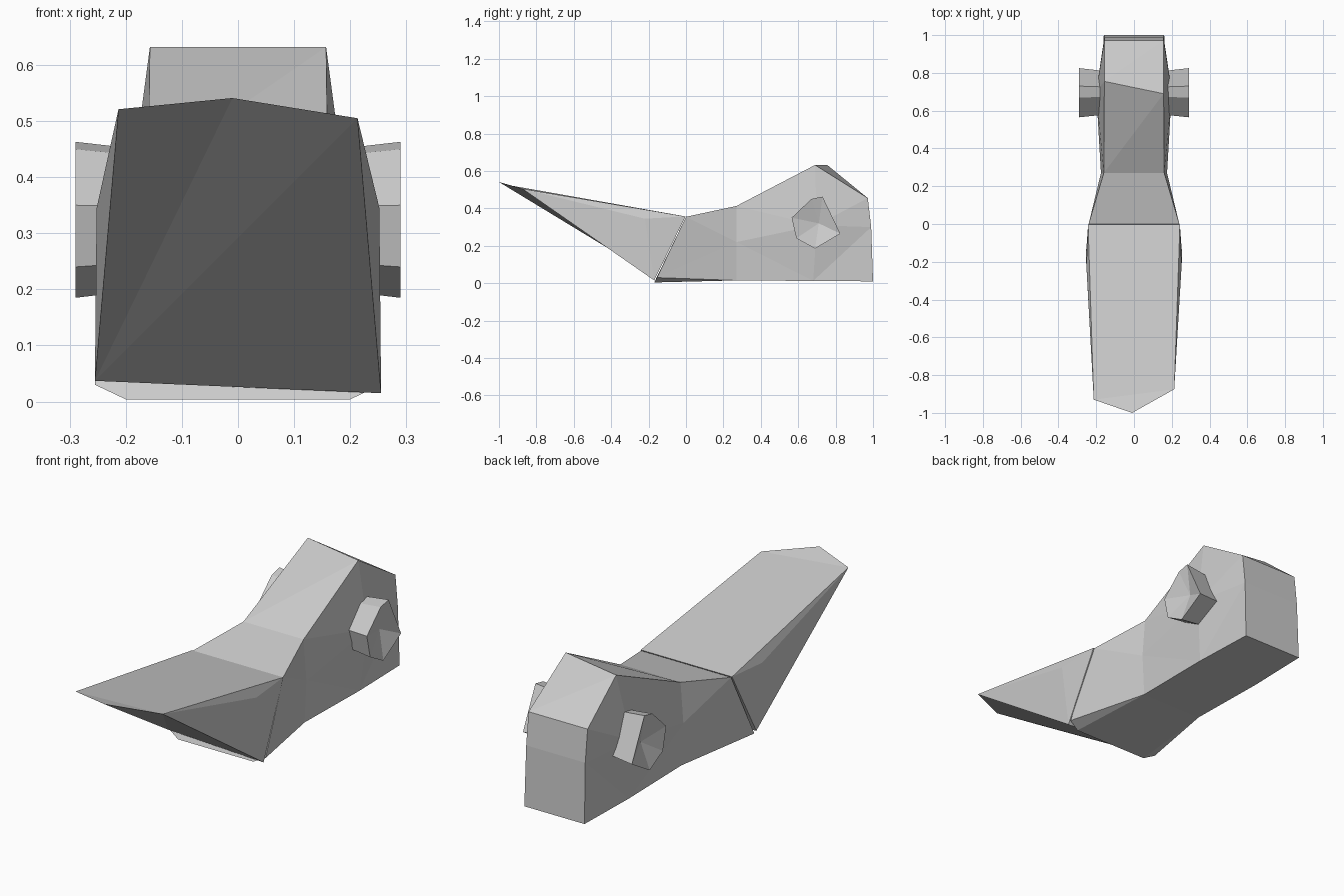
import bpy, bmesh

if "Cube" in bpy.data.objects:
    bpy.data.objects.remove(bpy.data.objects["Cube"])


def make_object(name, bm):
    bmesh.ops.triangulate(bm, faces=[f for f in bm.faces if len(f.verts) > 3])
    bmesh.ops.recalc_face_normals(bm, faces=bm.faces)
    mesh = bpy.data.meshes.new(name)
    bm.to_mesh(mesh)
    bm.free()
    obj = bpy.data.objects.new(name, mesh)
    bpy.context.collection.objects.link(obj)
    return obj


def loft(bm, rings):
    rings = [[bm.verts.new(p) for p in ring] for ring in rings]
    n = len(rings[0])
    for a, b in zip(rings, rings[1:]):
        for i in range(n):
            j = (i + 1) % n
            bm.faces.new((a[i], a[j], b[j], b[i]))
    return rings


def section(bottom, middle, top):
    # each entry is (half width, y, z); gives a closed symmetric loop
    right = [bottom, middle, top]
    return right + [(-x, y, z) for x, y, z in reversed(right)]


# Head block, lofted from front joint to back
bm = bmesh.new()
rings = loft(bm, [
    section((0.20, -0.17, 0.004), (0.255, -0.155, 0.03), (0.24, 0.0, 0.355)),
    section((0.165, 0.27, 0.015), (0.175, 0.27, 0.22), (0.16, 0.27, 0.413)),
    section((0.17, 0.68, 0.012), (0.20, 0.70, 0.31), (0.157, 0.72, 0.632)),
    section((0.16, 1.0, 0.01), (0.157, 0.99, 0.30), (0.157, 0.972, 0.455)),
])
bm.faces.new(rings[0])
bm.faces.new(rings[-1])
# The peak edge runs slightly askew
rings[2][2].co.y, rings[2][3].co.y = 0.69, 0.755
make_object("head", bm)

# Beak wedge: flat top, sloping underside, pinched sides
bm = bmesh.new()
tip = bm.verts.new((-0.01, -1.0, 0.541))
corners = []
for s, y, z, low in ((1, -0.875, 0.505, 0.015), (-1, -0.93, 0.521, 0.037)):
    front = bm.verts.new((s * 0.213, y, z))
    top = bm.verts.new((s * 0.243, -0.003, 0.357))
    bottom = bm.verts.new((s * 0.255, -0.17, low))
    side = bm.verts.new((s * 0.252, -0.22, 0.345))
    for a, b in ((front, top), (top, bottom), (bottom, front)):
        bm.faces.new((a, b, side))
    corners.append((front, top, bottom))
(rf, rt, rb), (lf, lt, lb) = corners
bm.faces.new((rf, rt, lt, lf))
bm.faces.new((tip, rf, lf))
bm.faces.new((rt, rb, lb, lt))
for a, b, c in ((tip, rf, lb), (rf, rb, lb), (tip, lb, lf)):
    bm.faces.new((a, b, c))
make_object("beak", bm)

# Eyes: faceted hexagonal knobs with a dished outer face
outline = [(0.565, 0.35), (0.67, 0.45), (0.73, 0.463),
           (0.825, 0.265), (0.69, 0.185), (0.59, 0.24)]
cy, cz = 0.69, 0.325
for side, s in (("right", 1), ("left", -1)):
    bm = bmesh.new()
    inner = [(s * 0.17, cy + (y - cy) * 0.9, cz + (z - cz) * 0.9) for y, z in outline]
    outer = [(s * 0.29, y, z) for y, z in outline]
    rings = loft(bm, [inner, outer])
    bm.faces.new(rings[0])
    hub = bm.verts.new((s * 0.255, 0.71, 0.32))
    for i in range(6):
        bm.faces.new((rings[1][i], rings[1][(i + 1) % 6], hub))
    make_object(side + "_eye", bm)
